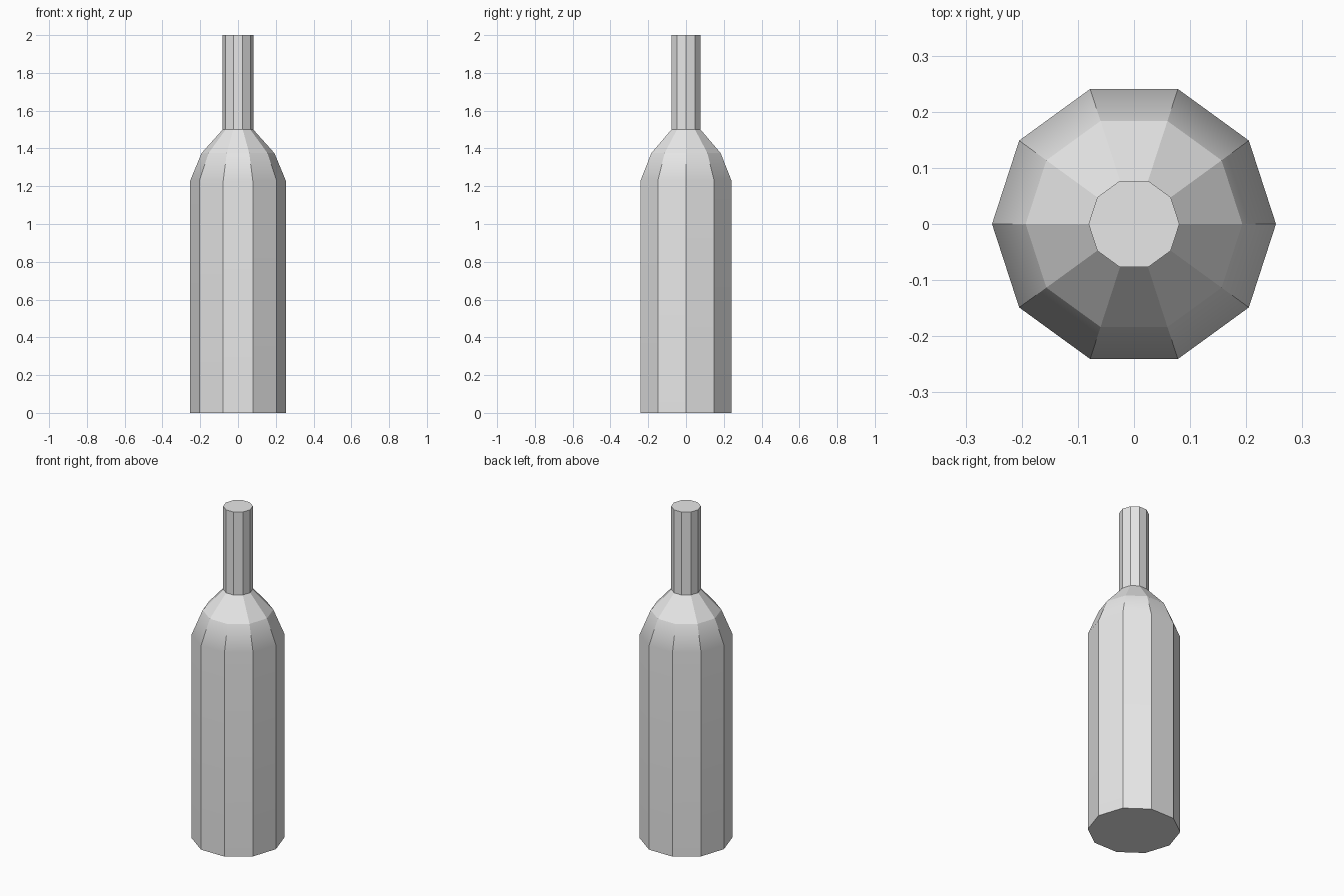
import bpy
import bmesh
from math import cos, sin, pi

cube = bpy.data.objects.get("Cube")
if cube:
    bpy.data.objects.remove(cube, do_unlink=True)

SIDES = 10
# Radius and height of each ring, from base to lip
PROFILE = [(0.253, 0), (0.253, 1.23), (0.193, 1.375), (0.081, 1.5), (0.081, 2)]

grey = bpy.data.materials.new("plain_grey")
grey.use_nodes = True
grey.diffuse_color = (0.8, 0.8, 0.8, 1)
grey.node_tree.nodes["Principled BSDF"].inputs["Base Color"].default_value = grey.diffuse_color

# Lathe the bottle body, shoulder and neck as one closed shell
bm = bmesh.new()
rings = [[bm.verts.new((r * cos(2 * pi * i / SIDES), r * sin(2 * pi * i / SIDES), z))
          for i in range(SIDES)] for r, z in PROFILE]
for low, high in zip(rings, rings[1:]):
    for i in range(SIDES):
        j = (i + 1) % SIDES
        bm.faces.new((low[i], low[j], high[j], high[i])).smooth = True

# Flat base and closed mouth
bm.faces.new(rings[0][::-1])
bm.faces.new(rings[-1])

# Only the seam between body and lower shoulder is soft
soft = set(rings[1])
for edge in bm.edges:
    edge.smooth = all(v in soft for v in edge.verts)

mesh = bpy.data.meshes.new("bottle")
bm.to_mesh(mesh)
bm.free()
mesh.materials.append(grey)
bottle = bpy.data.objects.new("bottle", mesh)
bpy.context.collection.objects.link(bottle)

# Keep the long body panels flat and let the shoulder take the gradient
weighted = bottle.modifiers.new("panel_normals", "WEIGHTED_NORMAL")
weighted.keep_sharp = True
